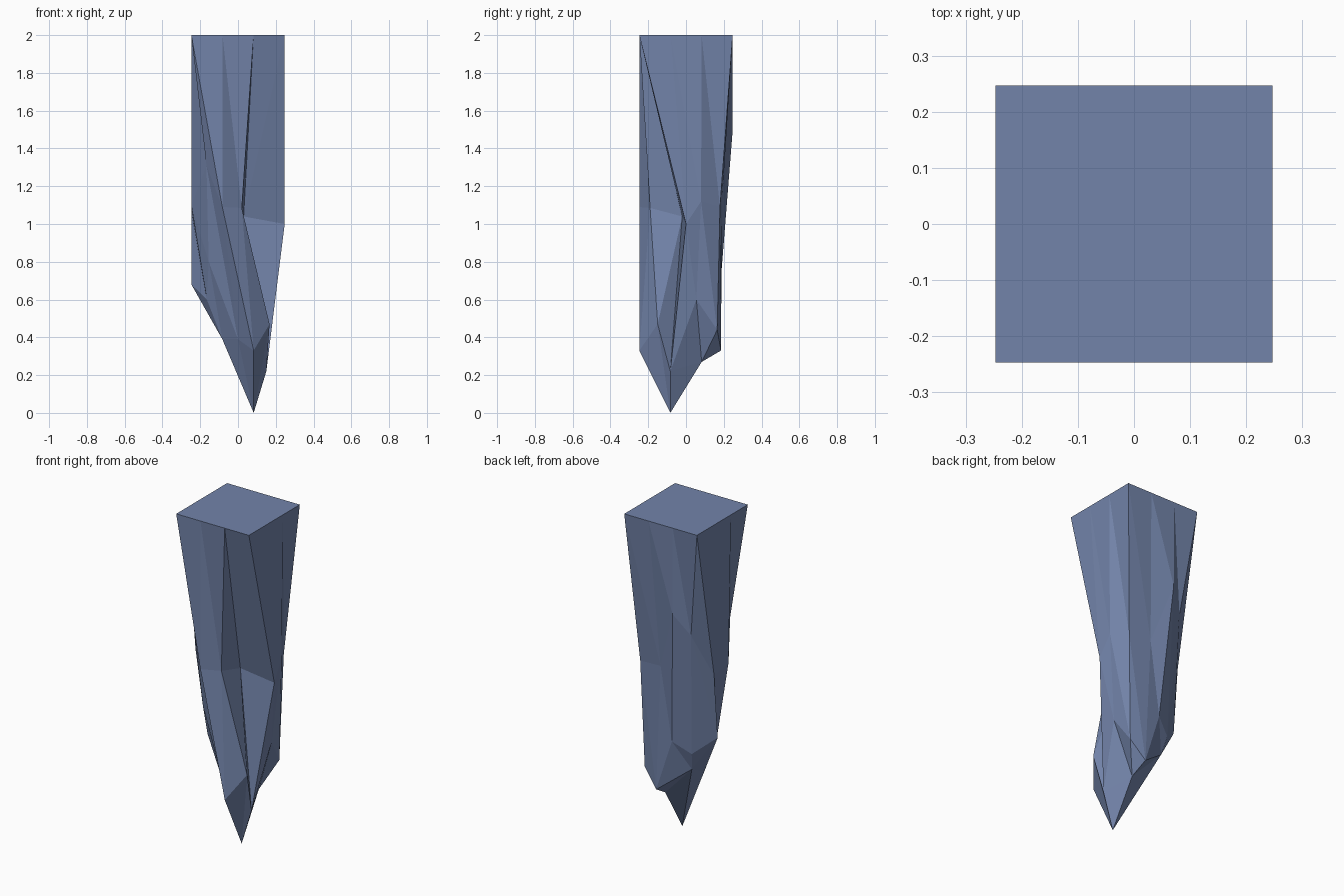
import bpy, bmesh

if "Cube" in bpy.data.objects:
    bpy.data.objects.remove(bpy.data.objects["Cube"])

# Jagged low-poly stone spike: square top, two crooked rings, pointed underside
R, S = 0.247, 0.0823

# top square, three segments per side, counter-clockwise from front left
top = [(-R, -R), (-S, -R), (S, -R), (R, -R), (R, -S), (R, S),
       (R, R), (S, R), (-S, R), (-R, R), (-R, S), (-R, -S)]
# middle ring
mid = [(-.167, -.19, 1.31), (-.083, -.247, 1.09), (.02, -.19, 1.085),
       (.03, -.02, 1.04), (.247, 0, 1.0), (.24, .08, 1.12),
       (.185, .18, 1.09), (.04, .19, 1.1), (-.08, .245, 1.47),
       (-.167, .19, 1.34), (-.247, .08, 1.075), (-.247, -.06, 1.1)]
# lower ring
low = [(-.155, -.12, .8), (0, -.15, .39), (.083, -.247, .33),
       (.167, -.15, .47), (.15, -.083, .22), (.19, .055, .6),
       (.165, .165, .44), (.073, .185, .33), (-.03, .18, .65),
       (-.13, .13, .58), (-.247, .045, .68), (-.165, -.06, .6)]
# four inner points of the underside, including the tip
inner = [(-.083, -.06, .39), (.083, -.083, 0), (.083, .083, .27), (-.11, .1, .47)]

bm = bmesh.new()
T = [bm.verts.new((x, y, 2)) for x, y in top]
M = [bm.verts.new(p) for p in mid]
L = [bm.verts.new(p) for p in low]
I = [bm.verts.new(p) for p in inner]

bm.faces.new(T)
# side walls
for a, b in ((T, M), (M, L)):
    for i in range(12):
        j = (i + 1) % 12
        bm.faces.new((a[i], b[j], a[j]))
        bm.faces.new((a[i], b[i], b[j]))
# underside: a corner patch and an edge patch per side, then the centre
for k in range(4):
    c = 3 * k
    n = (k + 1) % 4
    bm.faces.new((L[c - 1], L[c], I[k]))
    bm.faces.new((L[c], L[c + 1], I[k]))
    bm.faces.new((L[c + 1], L[c + 2], I[n]))
    bm.faces.new((L[c + 1], I[n], I[k]))
bm.faces.new((I[0], I[1], I[3]))
bm.faces.new((I[1], I[2], I[3]))
bmesh.ops.recalc_face_normals(bm, faces=bm.faces)

mesh = bpy.data.meshes.new("stone_spike")
bm.to_mesh(mesh)
bm.free()
spike = bpy.data.objects.new("stone_spike", mesh)
bpy.context.collection.objects.link(spike)

mat = bpy.data.materials.new("blue grey stone")
mat.diffuse_color = (0.17, 0.23, 0.40, 1)
mat.use_nodes = True
mat.node_tree.nodes["Principled BSDF"].inputs["Base Color"].default_value = mat.diffuse_color
mesh.materials.append(mat)
